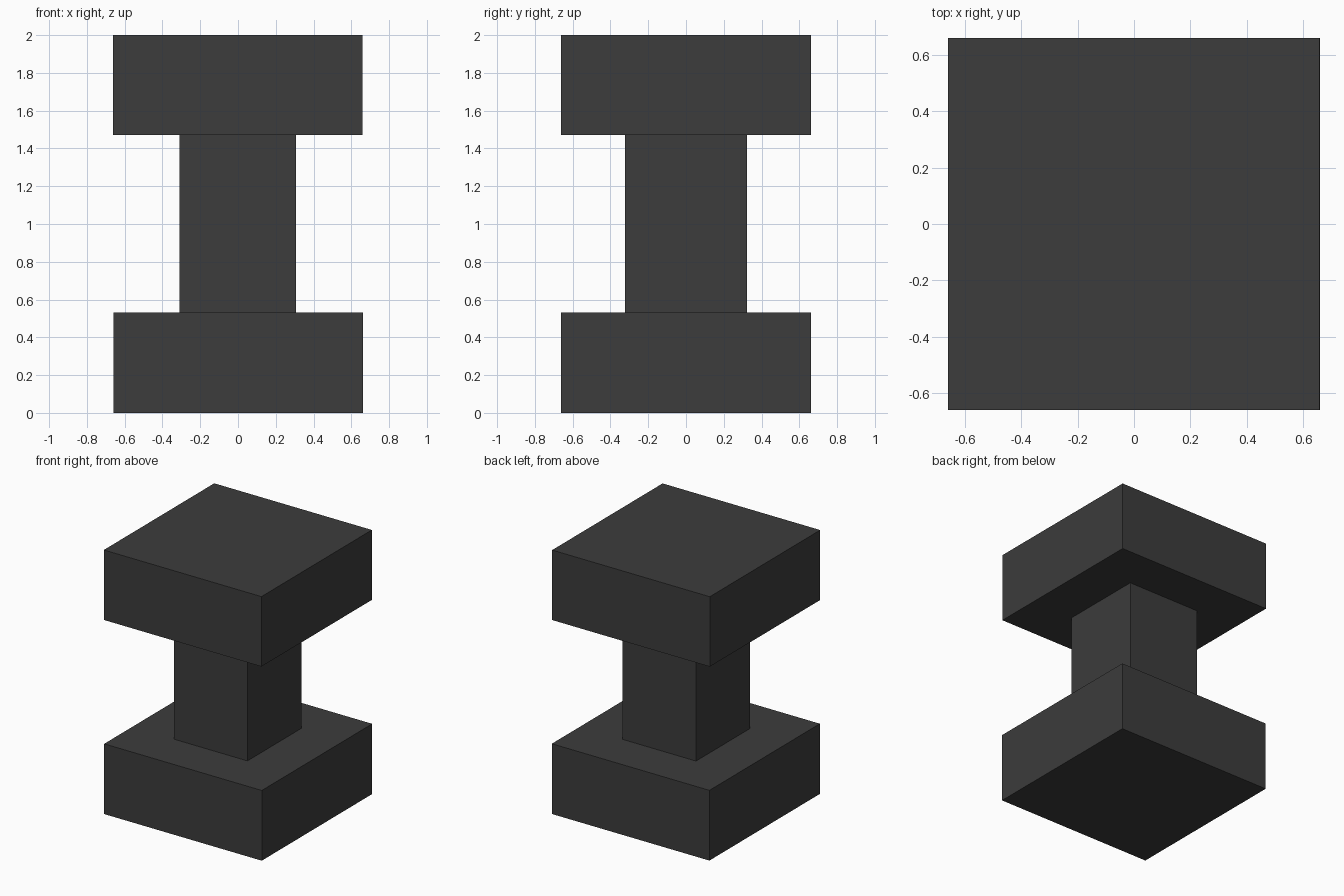
import bpy
import bmesh

if "Cube" in bpy.data.objects:
    bpy.data.objects.remove(bpy.data.objects["Cube"])

# One dark grey for the whole model
dark = bpy.data.materials.new("dark_grey")
dark.diffuse_color = (0.045, 0.045, 0.045, 1.0)
dark.use_nodes = True
dark.node_tree.nodes["Principled BSDF"].inputs["Base Color"].default_value = dark.diffuse_color


def box(name, x, y, z):
    """Box from (min, max) ranges on each axis."""
    bm = bmesh.new()
    bmesh.ops.create_cube(bm, size=1.0)
    for v in bm.verts:
        v.co = [r[0] if c < 0 else r[1] for c, r in zip(v.co, (x, y, z))]
    mesh = bpy.data.meshes.new(name)
    bm.to_mesh(mesh)
    bm.free()
    mesh.materials.append(dark)
    obj = bpy.data.objects.new(name, mesh)
    bpy.context.collection.objects.link(obj)
    return obj


# Base block, square column and top block
box("base_block", (-0.659, 0.662), (-0.661, 0.661), (0.0, 0.532))
box("column", (-0.311, 0.306), (-0.324, 0.324), (0.532, 1.47))
box("top_block", (-0.662, 0.659), (-0.661, 0.661), (1.47, 2.0))
